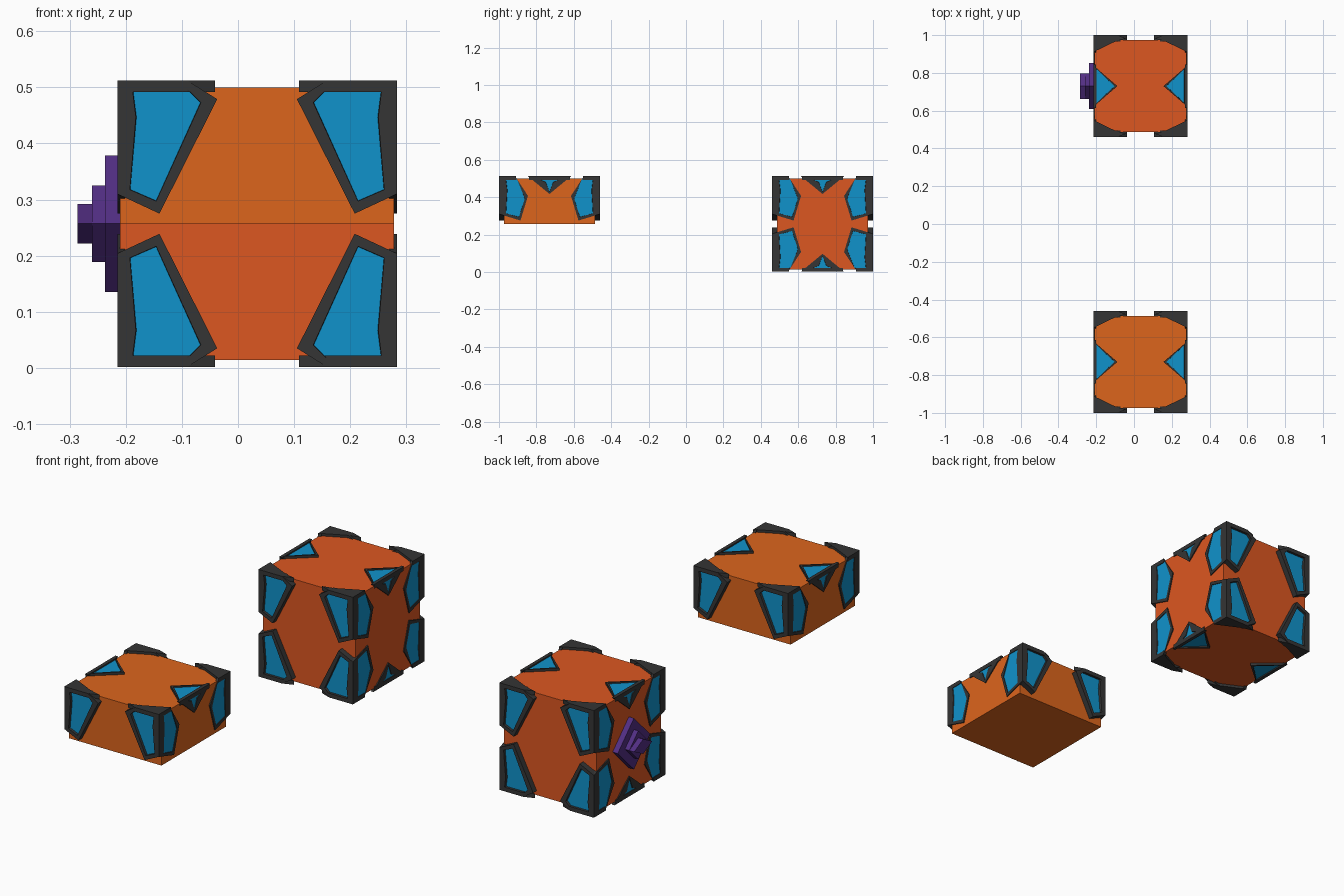
import bpy, bmesh
from mathutils import Vector

if "Cube" in bpy.data.objects:
    bpy.data.objects.remove(bpy.data.objects["Cube"])


def mat(name, rgb):
    m = bpy.data.materials.new(name)
    m.diffuse_color = (*rgb, 1)
    m.use_nodes = True
    m.node_tree.nodes["Principled BSDF"].inputs["Base Color"].default_value = m.diffuse_color
    return m


RED_ORANGE = mat("red_orange", (0.72, 0.095, 0.015))
ORANGE = mat("orange", (0.72, 0.13, 0.012))
DARK = mat("charcoal", (0.035, 0.035, 0.035))
BLUE = mat("blue", (0.005, 0.29, 0.60))
PURPLE = mat("purple", (0.085, 0.028, 0.23))


def finish(bm, name, material, loc):
    bmesh.ops.recalc_face_normals(bm, faces=bm.faces)
    me = bpy.data.meshes.new(name)
    bm.to_mesh(me)
    bm.free()
    me.materials.append(material)
    ob = bpy.data.objects.new(name, me)
    ob.location = loc
    bpy.context.collection.objects.link(ob)
    return ob


def box(name, material, half, loc):
    bm = bmesh.new()
    bmesh.ops.create_cube(bm, size=2)
    bmesh.ops.scale(bm, vec=half, verts=bm.verts)
    return finish(bm, name, material, loc)


def loft(bm, rings, cap_first=True, cap_last=False):
    vs = [[bm.verts.new(p) for p in r] for r in rings]
    n = len(vs[0])
    for a, b in zip(vs, vs[1:]):
        for i in range(n):
            j = (i + 1) % n
            bm.faces.new((a[i], a[j], b[j], b[i]))
    if cap_first:
        bm.faces.new(vs[0])
    if cap_last:
        bm.faces.new(vs[-1])


def plate(frame, panel, outer, inner, to3d, base, top, recess):
    """Dark rim with a sunken coloured panel; to3d maps (u, v, height)."""
    mid = [(u * 0.97 + a * 0.03, v * 0.97 + b * 0.03)
           for (u, v), (a, b) in zip(inner, outer)]
    levels = [(outer, base), (outer, top), (mid, top), (inner, top - recess)]
    loft(frame, [[to3d(u, v, h) for u, v in r] for r, h in levels])
    panel.faces.new([panel.verts.new(to3d(u, v, top - recess)) for u, v in inner])


# Outlines measured from the crate centre, for one corner or edge
FRONT_OUT = [(.249, .255), (.124, .255), (.071, .222), (.174, .018), (.249, .053), (.249, .19)]
FRONT_IN = [(.221, .237), (.128, .243), (.101, .216), (.180, .041), (.226, .061), (.215, .19)]
SIDE_OUT = [(.27, .255), (.185, .255), (.115, .15), (.155, .018), (.27, .053), (.27, .19)]
SIDE_IN = [(.232, .237), (.172, .237), (.132, .135), (.163, .038), (.232, .056), (.225, .18)]
TRI_OUT = [(.115, .255), (.057, .207), (0, .160), (-.057, .207), (-.115, .255), (0, .255)]
TRI_IN = [(.075, .246), (.020, .224), (0, .172), (-.020, .224), (-.075, .246), (0, .243)]
TOP_OUT = [(.11, .249), (.055, .186), (0, .122), (-.055, .186), (-.11, .249), (0, .249)]
TOP_IN = [(.09, .232), (.045, .186), (0, .137), (-.045, .186), (-.09, .232), (0, .232)]
CAP = [(.249, .27), (.124, .27), (.075, .252), (.125, .240), (.249, .18)]


def armour(name, loc, z_signs):
    frame, panel = bmesh.new(), bmesh.new()
    for sz in z_signs:
        for sx in (-1, 1):
            # corner guards on front/back and side faces, with a top cap
            for sy in (-1, 1):
                plate(frame, panel, FRONT_OUT, FRONT_IN,
                      lambda u, v, h: Vector((sx * u, sy * h, sz * v)), .235, .27, .012)
                plate(frame, panel, SIDE_OUT, SIDE_IN,
                      lambda u, v, h: Vector((sx * h, sy * u, sz * v)), .235, .249, .003)
                loft(frame, [[(sx * x, sy * y, sz * h) for x, y in CAP]
                             for h in (.235, .255)], cap_last=True)
            # triangular guards wrapped over the side edges
            plate(frame, panel, TRI_OUT, TRI_IN,
                  lambda u, v, h: Vector((sx * h, u, sz * v)), .235, .249, .003)
            plate(frame, panel, TOP_OUT, TOP_IN,
                  lambda u, v, h: Vector((sx * v, u, sz * h)), .235, .255, .006)
    finish(frame, name + "_guard_frames", DARK, loc)
    # panels face away from the crate centre
    ob = finish(panel, name + "_guard_panels", BLUE, loc)
    for p in ob.data.polygons:
        if p.normal.dot(p.center) < 0:
            p.flip()


CX, CY, CZ = 0.034, 0.73, 0.257

# Whole crate body and lid body
box("crate_body", RED_ORANGE, (.244, .243, .243), (CX, CY, CZ))
box("lid_body", ORANGE, (.244, .243, .1215), (CX, -CY, CZ + .1215))
armour("crate", (CX, CY, CZ), (-1, 1))
armour("lid", (CX, -CY, CZ), (1,))

# Stepped diamond latch on the left side
bm = bmesh.new()
for x0, x1, hy, hz in ((-.20, -.237, .122, .122), (-.23, -.26, .068, .068), (-.25, -.286, .068, .035)):
    loft(bm, [[(x, hy, 0), (x, 0, hz), (x, -hy, 0), (x, 0, -hz)] for x in (x0, x1)], cap_last=True)
finish(bm, "latch", PURPLE, (0, CY, CZ))
